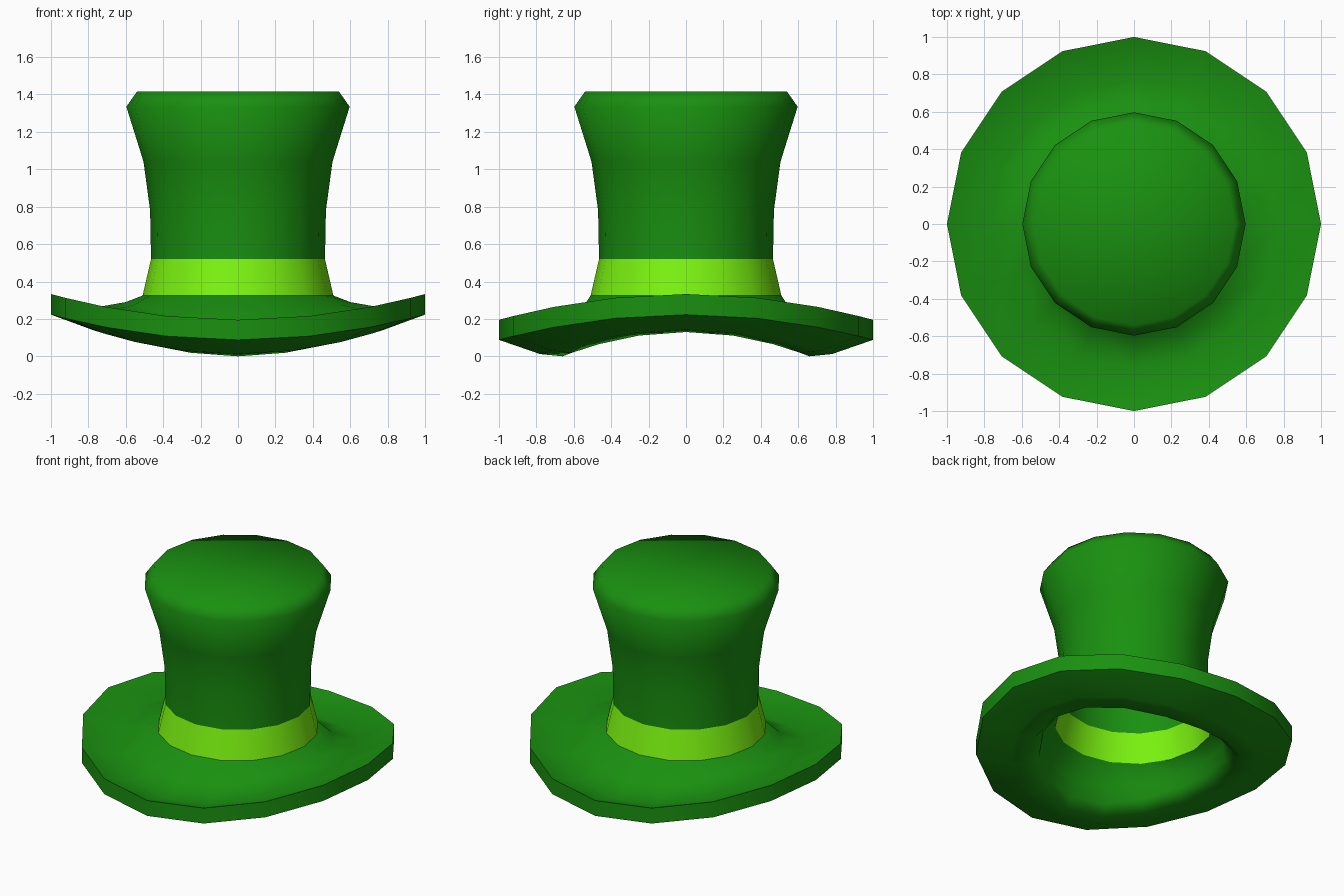
import bpy, bmesh, math

if "Cube" in bpy.data.objects:
    bpy.data.objects.remove(bpy.data.objects["Cube"])

SIDES = 16
T = 0.012  # thickness of the felt in the crown


def material(name, color):
    m = bpy.data.materials.new(name)
    m.diffuse_color = (*color, 1)
    m.use_nodes = True
    m.node_tree.nodes["Principled BSDF"].inputs["Base Color"].default_value = m.diffuse_color
    return m


def lathe(name, profile, mat, smooth_angle=60):
    """Revolve a closed loop of (radius, z, side_lift); side_lift raises the ring toward +-x."""
    bm = bmesh.new()
    rings = []
    for r, z, lift in profile:
        if r == 0:
            rings.append([bm.verts.new((0, 0, z))] * SIDES)
            continue
        ring = []
        for i in range(SIDES):
            a = 2 * math.pi * i / SIDES
            ring.append(bm.verts.new((r * math.cos(a), r * math.sin(a),
                                      z + lift * math.cos(a) ** 2)))
        rings.append(ring)
    for a, b in zip(rings, rings[1:] + rings[:1]):
        for i in range(SIDES):
            j = (i + 1) % SIDES
            corners = list(dict.fromkeys((a[i], a[j], b[j], b[i])))
            if len(corners) > 2:  # skip the gap between two centre points
                bm.faces.new(corners)
    bmesh.ops.recalc_face_normals(bm, faces=bm.faces)
    mesh = bpy.data.meshes.new(name)
    bm.to_mesh(mesh)
    bm.free()
    mesh.materials.append(mat)
    obj = bpy.data.objects.new(name, mesh)
    bpy.context.collection.objects.link(obj)
    bpy.ops.object.select_all(action='DESELECT')
    bpy.context.view_layer.objects.active = obj
    obj.select_set(True)
    bpy.ops.object.shade_smooth_by_angle(angle=math.radians(smooth_angle))
    return obj


green = material("felt_green", (0.01, 0.28, 0.005))
lime = material("band_lime", (0.2, 0.91, 0.005))

# Crown: flared outside wall, bevelled flat top, thin inside lining
wall = [(0.465, 0.52), (0.47, 0.78), (0.505, 1.04), (0.597, 1.335), (0.54, 1.415)]
outside = [(r, z, 0) for r, z in wall] + [(0, 1.415, 0)]
inside = [(0, 1.415 - T, 0), (0.54 - T / 2, 1.415 - T, 0)]
inside += [(r - T, z, 0) for r, z in reversed(wall[:-1])]
lathe("crown", outside + inside, green)

# Hat band: visible both outside and inside
lathe("hat_band", [(0.51, 0.325, 0), (0.465, 0.52, 0),
                   (0.465 - T, 0.52, 0), (0.51 - T, 0.325, 0)], lime)

# Brim: saddle-shaped ring, raised at the sides, hollow in the middle
lathe("brim", [(0.51, 0.325, 0.0), (0.60, 0.19, 0.10), (0.77, 0.12, 0.14),
               (1.0, 0.195, 0.138), (1.0, 0.088, 0.135), (0.78, 0.012, 0.13),
               (0.66, 0.0, 0.13), (0.60, 0.06, 0.13), (0.585, 0.17, 0.10),
               (0.51 - T, 0.325, 0.0)], green)
